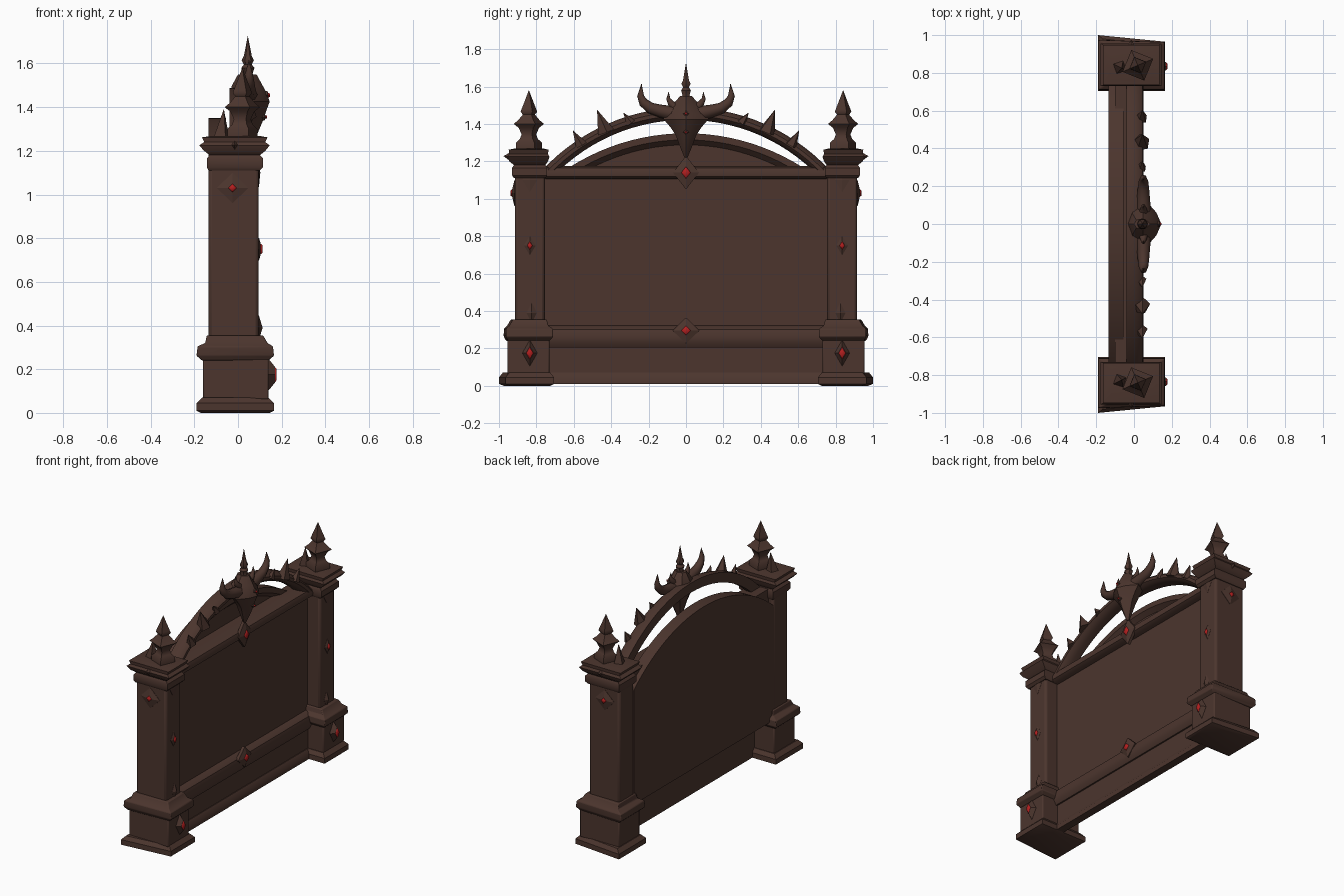
import bpy, bmesh, math
from mathutils import Vector

cube = bpy.data.objects.get("Cube")
if cube:
    bpy.data.objects.remove(cube)


def material(name, color):
    m = bpy.data.materials.new(name)
    m.use_nodes = True
    m.diffuse_color = color
    m.node_tree.nodes["Principled BSDF"].inputs["Base Color"].default_value = color
    return m


BROWN = material("dark brown", (0.072, 0.036, 0.027, 1))
RED = material("gem red", (0.45, 0.014, 0.014, 1))


def skin(name, rings, mat=BROWN, bevel=0, angle=35):
    """Bridge successive rings of points and cap both ends."""
    bm = bmesh.new()
    loops = [[bm.verts.new(p) for p in ring] for ring in rings]
    n = len(loops[0])
    for a, b in zip(loops, loops[1:]):
        for i in range(n):
            j = (i + 1) % n
            bm.faces.new((a[i], a[j], b[j], b[i]))
    bm.faces.new(loops[0])
    bm.faces.new(loops[-1])
    bmesh.ops.remove_doubles(bm, verts=bm.verts, dist=1e-5)
    bmesh.ops.recalc_face_normals(bm, faces=bm.faces)
    mesh = bpy.data.meshes.new(name)
    bm.to_mesh(mesh)
    bm.free()
    mesh.materials.append(mat)
    ob = bpy.data.objects.new(name, mesh)
    bpy.context.collection.objects.link(ob)
    if bevel:
        mod = ob.modifiers.new("soft edges", "BEVEL")
        mod.width = bevel
        mod.segments = 2
    bpy.ops.object.select_all(action="DESELECT")
    ob.select_set(True)
    bpy.context.view_layer.objects.active = ob
    bpy.ops.object.shade_smooth_by_angle(angle=math.radians(angle))


def stack(name, levels, s, bevel=0, skew=0):
    """Rectangular levels (z, x0, x1, y0, y1), y mirrored by s; skew widens the outer rear corner."""
    skin(name, [[(x0, s * y0, z), (x1, s * y0, z), (x1, s * y1, z), (x0, s * (y1 + skew), z)]
                for z, x0, x1, y0, y1 in levels], bevel=bevel)


def rail(name, profile, half):
    """Profile of (x, z) run along y."""
    skin(name, [[(x, y, z) for x, z in profile] for y in (-half, half)])


def lathe(name, profile, sides, base, direction=(0, 0, 1), turn=0, angle=35):
    """Profile of (distance, radius) spun about a direction."""
    q = Vector(direction).to_track_quat("Z", "Y")
    rings = []
    for d, r in profile:
        ring = []
        for i in range(sides):
            a = turn + math.tau * i / sides
            ring.append(Vector(base) + q @ Vector((r * math.cos(a), r * math.sin(a), d)))
        rings.append(ring)
    skin(name, rings, angle=angle)


def spike(name, base, tip, r, sides=5):
    d = Vector(tip) - Vector(base)
    lathe(name, [(0, r), (d.length, 0.0005)], sides, base, d)


def diamond(name, center, out, w, h, depth, gem=0.36):
    """Raised diamond plaque facing an outward axis, with a red stone."""
    c, o = Vector(center), Vector(out)
    side, up = o.cross(Vector((0, 0, 1))), Vector((0, 0, 1))

    def ring(k, d):
        return [c + o * d + side * w * k, c + o * d + up * h * k,
                c + o * d - side * w * k, c + o * d - up * h * k]
    skin(name, [ring(1, -0.02), ring(1, 0), ring(gem + 0.04, depth)], angle=10)
    if gem:
        skin(name + "_stone", [ring(gem, depth - 0.003), ring(gem, depth + 0.002),
                               ring(gem * 0.75, depth + 0.008)], RED, angle=70)


def arc(top, radius, half, count=28):
    """Points (y, z) and unit normals along an arch."""
    a = math.asin(half / radius)
    for i in range(count + 1):
        t = -a + 2 * a * i / count
        yield radius * math.sin(t), top - radius + radius * math.cos(t), math.sin(t), math.cos(t)


def arch(name, top, radius, half, section):
    """Sweep a section of (x, offset along normal) over an arch."""
    skin(name, [[(x, y + d * ny, z + d * nz) for x, d in section]
                for y, z, ny, nz in arc(top, radius, half)])


# Wall: arched back slab, panel, rails and a thinner foot
outline = [(y, z) for y, z, _, _ in arc(1.345, 1.158, 0.76)] + [(0.76, 0.28), (-0.76, 0.28)]
skin("back_slab", [[(x, y, z) for y, z in outline] for x in (-0.135, -0.085)])
arch("pediment_rim", 1.35, 1.158, 0.76, [(-0.135, 0), (-0.055, 0), (-0.055, -0.035), (-0.085, -0.062),
                                         (-0.135, -0.062)])
rail("main_panel", [(-0.1, 0.28), (0, 0.28), (0, 1.14), (-0.1, 1.14)], 0.76)
rail("top_rail", [(-0.1, 1.105), (0.025, 1.105), (0.048, 1.12), (0.05, 1.14),
                  (0.04, 1.165), (0.01, 1.175), (-0.1, 1.175)], 0.75)
rail("bottom_rail", [(-0.02, 0.205), (0.03, 0.205), (0.045, 0.23), (0.05, 0.265),
                     (0.04, 0.3), (0.015, 0.32), (-0.02, 0.325)], 0.75)
rail("lower_panel", [(-0.01, 0.01), (0.02, 0.01), (0.02, 0.22), (-0.01, 0.22)], 0.76)
rail("foot_rail", [(0.0, 0.01), (0.045, 0.01), (0.045, 0.04), (0.025, 0.07), (0.0, 0.07)], 0.75)

# Free-standing arch with a flat rear and rounded face, carrying thorns
arch("thorn_arch", 1.455, 1.016, 0.745,
     [(-0.04, -0.033), (-0.04, 0.033), (0, 0.033), (0.03, 0.024), (0.046, 0.01),
      (0.046, -0.01), (0.03, -0.024), (0, -0.033)])
for s in (-1, 1):
    for y, z, ty, tz, r in ((0.43, 1.355, 0.475, 1.475, 0.048),
                            (0.56, 1.285, 0.605, 1.365, 0.034),
                            (0.295, 1.405, 0.335, 1.46, 0.028)):
        spike("arch_thorn", (0.038, s * y, z), (0.045, s * ty, tz), r)

# Pillars
for s, label in ((-1, "front"), (1, "back")):
    stack(label + "_pillar_base", [(0, -0.17, 0.145, 0.725, 0.94), (0.01, -0.19, 0.165, 0.705, 0.965),
                                   (0.045, -0.19, 0.165, 0.705, 0.965),
                                   (0.07, -0.165, 0.14, 0.725, 0.945)], s, skew=0.035)
    stack(label + "_plinth", [(0.06, -0.16, 0.14, 0.73, 0.955), (0.25, -0.16, 0.14, 0.73, 0.955)], s, 0.008)
    stack(label + "_plinth_cap", [(0.24, -0.165, 0.14, 0.73, 0.95), (0.262, -0.19, 0.165, 0.71, 0.963),
                                  (0.305, -0.185, 0.16, 0.712, 0.962), (0.32, -0.15, 0.135, 0.735, 0.945),
                                  (0.355, -0.143, 0.115, 0.745, 0.925)], s, 0.005, 0.012)
    stack(label + "_shaft", [(0.34, -0.135, 0.095, 0.755, 0.915), (1.13, -0.135, 0.095, 0.755, 0.915)], s, 0.015)
    stack(label + "_capital", [(1.11, -0.135, 0.1, 0.75, 0.92), (1.125, -0.143, 0.115, 0.742, 0.93),
                               (1.165, -0.143, 0.115, 0.742, 0.93), (1.18, -0.13, 0.1, 0.752, 0.92),
                               (1.2, -0.155, 0.125, 0.738, 0.945), (1.225, -0.178, 0.145, 0.73, 0.955),
                               (1.24, -0.155, 0.125, 0.738, 0.945), (1.262, -0.165, 0.135, 0.735, 0.948),
                               (1.268, -0.12, 0.1, 0.76, 0.92)], s)
    spike(label + "_capital_thorn", (-0.015, s * 0.93, 1.225), (-0.015, s * 0.975, 1.228), 0.03, 4)
    spike(label + "_rear_thorn", (-0.075, s * 0.83, 1.26), (-0.065, s * 0.825, 1.39), 0.04, 4)
    lathe(label + "_finial", [(0, 0.075), (0.035, 0.075), (0.055, 0.052), (0.08, 0.042), (0.115, 0.06),
                              (0.135, 0.088), (0.155, 0.062), (0.185, 0.035), (0.2, 0.048),
                              (0.215, 0.042), (0.265, 0.021), (0.315, 0.0005)],
          4, (0.02, s * 0.84, 1.265), turn=0.4, angle=50)
    # Pillar plaques
    diamond(label + "_plinth_diamond", (0.142, s * 0.835, 0.175), (1, 0, 0), 0.04, 0.07, 0.027, 0.48)
    diamond(label + "_shaft_diamond", (0.096, s * 0.835, 0.75), (1, 0, 0), 0.032, 0.052, 0.008, 0.45)
    diamond(label + "_lower_diamond", (0.096, s * 0.825, 0.39), (1, 0, 0), 0.028, 0.055, 0.016, 0)
    diamond(label + "_upper_pendant", (0.096, s * 0.835, 1.1), (1, 0, 0), 0.04, 0.065, 0.006, 0)
    diamond(label + "_side_diamond", (-0.025, s * 0.917, 1.03), (0, s, 0), 0.072, 0.07, 0.012, 0.27)

# Wall plaques
diamond("upper_wall_diamond", (0.052, 0, 1.14), (1, 0, 0), 0.07, 0.09, 0.012)
diamond("lower_wall_diamond", (0.052, 0, 0.295), (1, 0, 0), 0.072, 0.07, 0.012)

# Skull crest: eight-sided sections (z, half width, back x, front x)
rings = []
for z, w, b, f in ((1.22, 0.008, 0.04, 0.06), (1.28, 0.033, 0.02, 0.09), (1.34, 0.055, 0, 0.115),
                   (1.385, 0.085, -0.015, 0.13), (1.425, 0.12, -0.03, 0.145), (1.455, 0.115, -0.035, 0.135),
                   (1.495, 0.08, -0.03, 0.115), (1.55, 0.03, 0, 0.085)):
    c, m = (b + f) / 2, (f - b) / 2
    rings.append([(c + m * k, w * j, z) for k, j in
                  ((1, 0), (0.7, 0.5), (0.1, 1), (-0.7, 0.7), (-1, 0), (-0.7, -0.7), (0.1, -1), (0.7, -0.5))])
skin("skull", rings, angle=30)
for z, x, h in ((1.455, 0.134, 0.02), (1.355, 0.121, 0.016)):
    diamond("skull_gem", (x, 0, z), (1, 0, 0), 0.016, h, 0.004, 0.5)
lathe("crest_spire", [(0, 0.04), (0.04, 0.022), (0.065, 0.03), (0.08, 0.018), (0.1, 0.028),
                      (0.12, 0.018), (0.21, 0.0005)], 6, (0.045, 0, 1.515), angle=50)


# Horns: tapered tubes through a few points (y, z, radius)
def horn(name, s, path):
    pts = [Vector((0.05, s * y, z)) for y, z, _ in path]
    rings = []
    for i, p in enumerate(pts):
        t = (pts[min(i + 1, len(pts) - 1)] - pts[max(i - 1, 0)]).normalized()
        n = t.cross(Vector((1, 0, 0)))
        r = path[i][2]
        rings.append([p + r * (math.cos(a) * n + math.sin(a) * Vector((1, 0, 0)))
                      for a in (math.tau * k / 8 for k in range(8))])
    skin(name, rings, angle=60)


for s in (-1, 1):
    horn("large_horn", s, [(0.07, 1.455, 0.04), (0.14, 1.47, 0.034), (0.19, 1.485, 0.03),
                           (0.228, 1.515, 0.025), (0.243, 1.55, 0.018), (0.238, 1.615, 0.001)])
    horn("small_horn", s, [(0.05, 1.48, 0.025), (0.08, 1.51, 0.018), (0.095, 1.535, 0.011), (0.093, 1.57, 0.001)])
